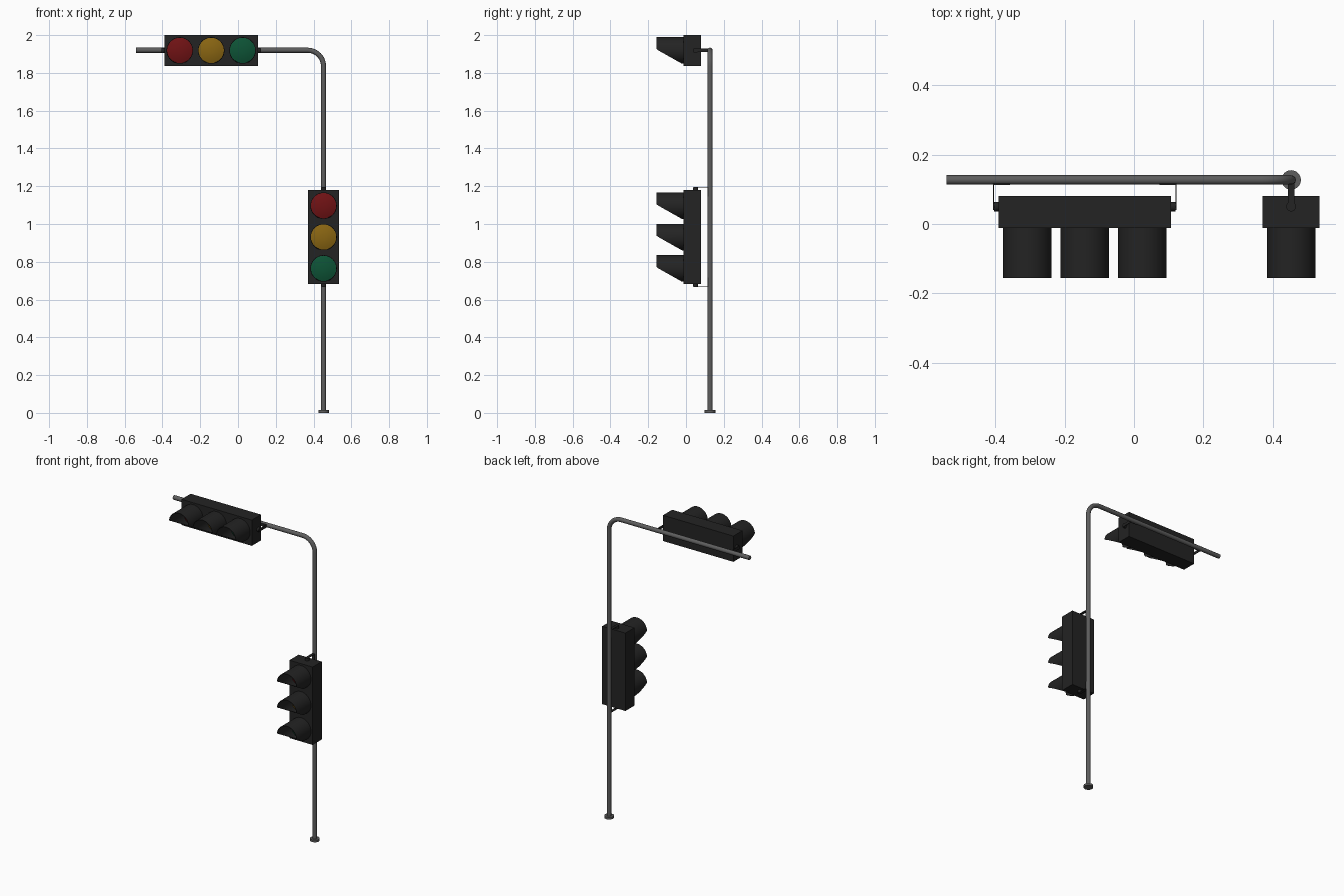
import bpy, bmesh, math
from mathutils import Matrix, Vector

if "Cube" in bpy.data.objects:
    bpy.data.objects.remove(bpy.data.objects["Cube"], do_unlink=True)


def material(name, r, g, b):
    m = bpy.data.materials.new(name)
    m.use_nodes = True
    m.diffuse_color = (r, g, b, 1)
    m.node_tree.nodes["Principled BSDF"].inputs["Base Color"].default_value = (r, g, b, 1)
    return m


BLACK = material("housing black", 0.017, 0.017, 0.017)
GREY = material("pole grey", 0.11, 0.11, 0.11)
LENSES = {"red": material("lens red", 0.16, 0.006, 0.007),
          "amber": material("lens amber", 0.25, 0.13, 0.006),
          "green": material("lens green", 0.004, 0.085, 0.036)}

POLE_X, POLE_Y, ARM_Z, TUBE = 0.453, 0.127, 1.92, 0.0135


def finish(name, bm, mat, smooth=False, place=Matrix()):
    bmesh.ops.recalc_face_normals(bm, faces=bm.faces)
    mesh = bpy.data.meshes.new(name)
    bm.to_mesh(mesh)
    bm.free()
    mesh.transform(place)
    mesh.materials.append(mat)
    ob = bpy.data.objects.new(name, mesh)
    bpy.context.collection.objects.link(ob)
    if smooth:
        bpy.ops.object.select_all(action='DESELECT')
        ob.select_set(True)
        bpy.context.view_layer.objects.active = ob
        bpy.ops.object.shade_smooth_by_angle(angle=math.radians(40))
    return ob


def box(name, lo, hi, mat, place):
    bm = bmesh.new()
    lo, hi = Vector(lo), Vector(hi)
    bmesh.ops.create_cube(bm, size=1, matrix=Matrix.Translation((lo + hi) / 2)
                          @ Matrix.Diagonal((*(hi - lo), 1)))
    return finish(name, bm, mat, place=place)


def cylinder(name, radius, z0, z1, mat, place, sides=32):
    bm = bmesh.new()
    bmesh.ops.create_cone(bm, cap_ends=True, segments=sides, radius1=radius, radius2=radius,
                          depth=z1 - z0, matrix=Matrix.Translation((0, 0, (z0 + z1) / 2)))
    return finish(name, bm, mat, True, place)


def visor(name, place, r=0.07, wall=0.003, sides=64):
    """Tube along -y whose lower front is cut away on a slant."""
    bm = bmesh.new()
    rings = [[] for _ in range(4)]
    for i in range(sides):
        a = math.tau * i / sides
        front = max(-0.155, -0.022 - 0.133 * (math.sin(a) + 1) / 1.07)
        for ring, (rad, y) in zip(rings, [(r, -0.01), (r, front),
                                          (r - wall, front), (r - wall, -0.01)]):
            ring.append(bm.verts.new((rad * math.cos(a), y, rad * math.sin(a))))
    for k in range(4):
        p, q = rings[k], rings[(k + 1) % 4]
        for i in range(sides):
            j = (i + 1) % sides
            bm.faces.new((p[i], p[j], q[j], q[i]))
    return finish(name, bm, BLACK, True, place)


def lens(name, mat, place, r=0.067, bulge=0.012):
    """Shallow dome facing -y."""
    bm = bmesh.new()
    bmesh.ops.create_circle(bm, cap_ends=False, segments=48, radius=r,
                            matrix=Matrix.Rotation(math.pi / 2, 4, 'X'))
    edges = bm.edges[:]
    for k in range(1, 5):
        new = bmesh.ops.extrude_edge_only(bm, edges=edges)["geom"]
        edges = [e for e in new if isinstance(e, bmesh.types.BMEdge)]
        f = 1 - k / 5
        for v in [v for v in new if isinstance(v, bmesh.types.BMVert)]:
            d = Vector((v.co.x, 0, v.co.z)).normalized() * r * f
            v.co = (d.x, -bulge * (1 - f * f), d.z)
    bmesh.ops.holes_fill(bm, edges=edges)
    return finish(name, bm, mat, True, place @ Matrix.Translation((0, -0.0125, 0)))


def signal(prefix, centre, turn):
    """Three-lamp head, built upright with red on top, then turned about y."""
    base = Matrix.Translation(centre) @ Matrix.Rotation(turn, 4, 'Y')
    box(prefix + "_housing", (-0.082, -0.012, -0.248), (0.082, 0.08, 0.248), BLACK, base)
    for colour, offset in zip(LENSES, (0.166, 0, -0.166)):
        spot = Matrix.Translation(base @ Vector((0, 0, offset)))
        lens(f"{prefix}_{colour}_lens", LENSES[colour], spot)
        visor(f"{prefix}_{colour}_visor", spot)
    # Pivot stub, strap and mounting tab at each end
    for end, sign in (("first", 1), ("second", -1)):
        side = base @ Matrix.Diagonal((1, 1, sign, 1))
        tag = f"{prefix}_{end}"
        cylinder(tag + "_pivot", 0.014, 0.246, 0.262, BLACK,
                 base @ Matrix.Rotation(0 if sign > 0 else math.pi, 4, 'X')
                 @ Matrix.Translation((0, 0.05 * sign, 0)), 16)
        for ob in (box(tag + "_strap", (-0.009, 0.04, 0.261), (0.009, 0.117, 0.264), BLACK, side),
                   box(tag + "_tab", (-0.009, 0.113, 0.215), (0.009, 0.117, 0.264), BLACK, side)):
            if sign < 0:
                ob.data.flip_normals()


# Bent pole and arm as one swept tube
curve = bpy.data.curves.new("pole_path", 'CURVE')
curve.dimensions = '3D'
curve.bevel_depth, curve.bevel_resolution, curve.use_fill_caps = TUBE, 4, True
BEND = 0.085
path = [(POLE_X, 0)]
for i in range(13):
    a = math.pi / 2 * i / 12
    path.append((POLE_X - BEND + BEND * math.cos(a), ARM_Z - BEND + BEND * math.sin(a)))
path.append((-0.54, ARM_Z))
spline = curve.splines.new('POLY')
spline.points.add(len(path) - 1)
for point, (x, z) in zip(spline.points, path):
    point.co = (x, POLE_Y, z, 1)
spline.use_smooth = True
curve.materials.append(GREY)
pole = bpy.data.objects.new("pole_and_arm", curve)
bpy.context.collection.objects.link(pole)

# Foot flange
cylinder("pole_foot", 0.028, 0, 0.014, GREY, Matrix.Translation((POLE_X, POLE_Y, 0)))

# Upright head on the pole, lying head on the arm
signal("upright_signal", (POLE_X, 0, 0.931), 0)
signal("overhead_signal", (-0.142, 0, ARM_Z - 0.001), -math.pi / 2)
